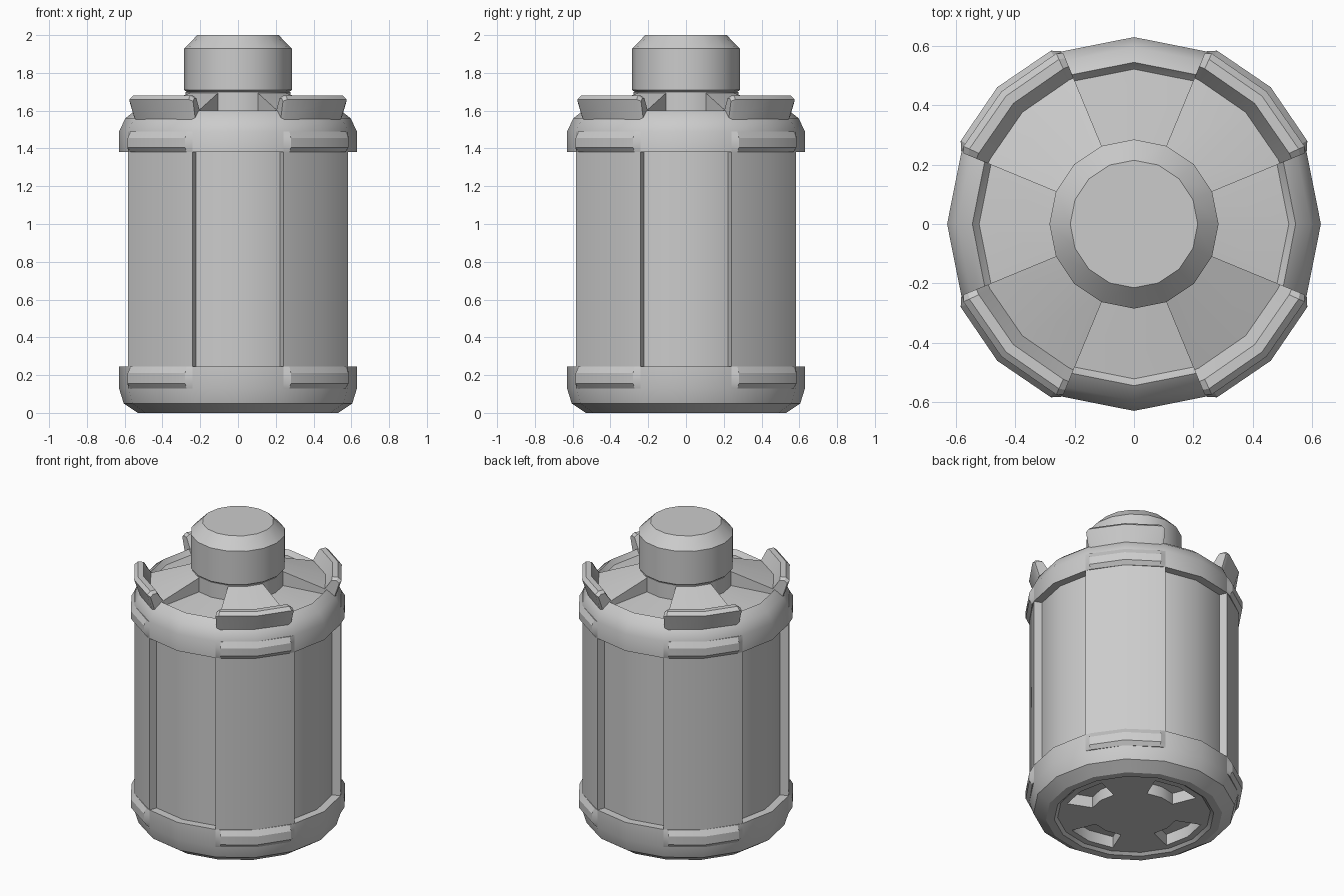
import bpy, bmesh, math

cube = bpy.data.objects.get("Cube")
if cube:
    bpy.data.objects.remove(cube, do_unlink=True)

metal = bpy.data.materials.new("plain_grey")
GREY = (0.6, 0.6, 0.6, 1.0)
metal.diffuse_color = GREY
metal.use_nodes = True
for node in metal.node_tree.nodes:
    if node.type == 'BSDF_PRINCIPLED':
        node.inputs["Base Color"].default_value = GREY

STEP = 22.5  # sixteen-sided throughout


def finish(name, bm):
    bmesh.ops.recalc_face_normals(bm, faces=bm.faces)
    mesh = bpy.data.meshes.new(name)
    bm.to_mesh(mesh)
    bm.free()
    mesh.materials.append(metal)
    obj = bpy.data.objects.new(name, mesh)
    bpy.context.collection.objects.link(obj)
    bpy.ops.object.select_all(action='DESELECT')
    obj.select_set(True)
    bpy.context.view_layer.objects.active = obj
    bpy.ops.object.shade_smooth_by_angle(angle=math.radians(26))
    return obj


def point(r, z, angle):
    a = math.radians(angle)
    return (r * math.cos(a), r * math.sin(a), z)


def lathe(name, profile, tube=False):
    """Turn a profile of (radius, z); a tube has a closed section, else the ends are capped."""
    bm = bmesh.new()
    cols = [[bm.verts.new(point(r, z, i * STEP)) for r, z in profile] for i in range(16)]
    n = len(profile)
    for i in range(16):
        a, b = cols[i], cols[(i + 1) % 16]
        for j in range(n if tube else n - 1):
            k = (j + 1) % n
            bm.faces.new((a[j], b[j], b[k], a[k]))
    if not tube:
        bm.faces.new([c[0] for c in cols])
        bm.faces.new([c[-1] for c in cols])
    return finish(name, bm)


def diagonal_parts(name, sections):
    """Sweep (angle, closed section) lists, repeated on the four diagonals."""
    bm = bmesh.new()
    for q in range(4):
        cols = [[bm.verts.new(point(r, z, ang + 90 * q)) for r, z in sec]
                for ang, sec in sections]
        n = len(cols[0])
        for a, b in zip(cols, cols[1:]):
            for j in range(n):
                k = (j + 1) % n
                bm.faces.new((a[j], b[j], b[k], a[k]))
        bm.faces.new(cols[0])
        bm.faces.new(cols[-1])
    return finish(name, bm)


# Body core with the recessed panels, sloping lid floor and neck
lathe("body_core", [(0.50, 0.09), (0.578, 0.12), (0.578, 1.50), (0.522, 1.57),
                    (0.277, 1.60), (0.277, 1.70)])

# Raised wall panels on the diagonals
panel = [(0.55, 0.24), (0.63, 0.24), (0.63, 1.39), (0.55, 1.39)]
diagonal_parts("raised_wall_panels", [(a, panel) for a in (22.5, 45, 67.5)])

# Lower and upper rims
lathe("lower_rim", [(0.46, 0.015), (0.48, 0.0), (0.53, 0.0), (0.605, 0.05), (0.63, 0.13),
                    (0.63, 0.245), (0.50, 0.245), (0.42, 0.12), (0.42, 0.015)], tube=True)
lathe("upper_rim", [(0.50, 1.38), (0.63, 1.38), (0.63, 1.49), (0.596, 1.56),
                    (0.545, 1.60), (0.522, 1.57), (0.50, 1.55)], tube=True)


# Bevelled plates on the rims
def rim_plates(name, z0, z1):
    def section(r):
        return [(0.59, z0), (0.63, z0), (r, z0 + 0.025), (r, z1 - 0.035), (0.63, z1), (0.59, z1)]
    diagonal_parts(name, [(22.5, section(0.63)), (25.6, section(0.648)), (45, section(0.652)),
                          (64.4, section(0.648)), (67.5, section(0.63))])


rim_plates("lower_rim_plates", 0.13, 0.245)
rim_plates("upper_rim_plates", 1.38, 1.49)

# Raised sloping lid segments around the neck
petal = [(0.545, 1.60), (0.27, 1.695), (0.27, 1.52), (0.545, 1.52)]
diagonal_parts("lid_segments", [(a, petal) for a in (22.5, 45, 67.5)])

# Flared guard tabs standing on the lid edge
tab = [(0.595, 1.55), (0.632, 1.66), (0.61, 1.68), (0.575, 1.68), (0.53, 1.60), (0.53, 1.55)]
tab_end = [(0.59, 1.55), (0.622, 1.65), (0.605, 1.665), (0.575, 1.665), (0.53, 1.60), (0.53, 1.55)]
diagonal_parts("guard_tabs", [(22.5, tab_end), (24.5, tab), (45, tab), (65.5, tab),
                              (67.5, tab_end)])

# Cap
lathe("cap", [(0.255, 1.685), (0.285, 1.71), (0.285, 1.93), (0.215, 2.0)])

# Underside: hub and spokes leaving four pockets
lathe("base_hub", [(0.26, 0.015), (0.26, 0.10)])
spoke = [(0.25, 0.015), (0.43, 0.015), (0.43, 0.10), (0.25, 0.10)]
diagonal_parts("base_spokes", [(a, spoke) for a in (22.5, 45, 67.5)])
